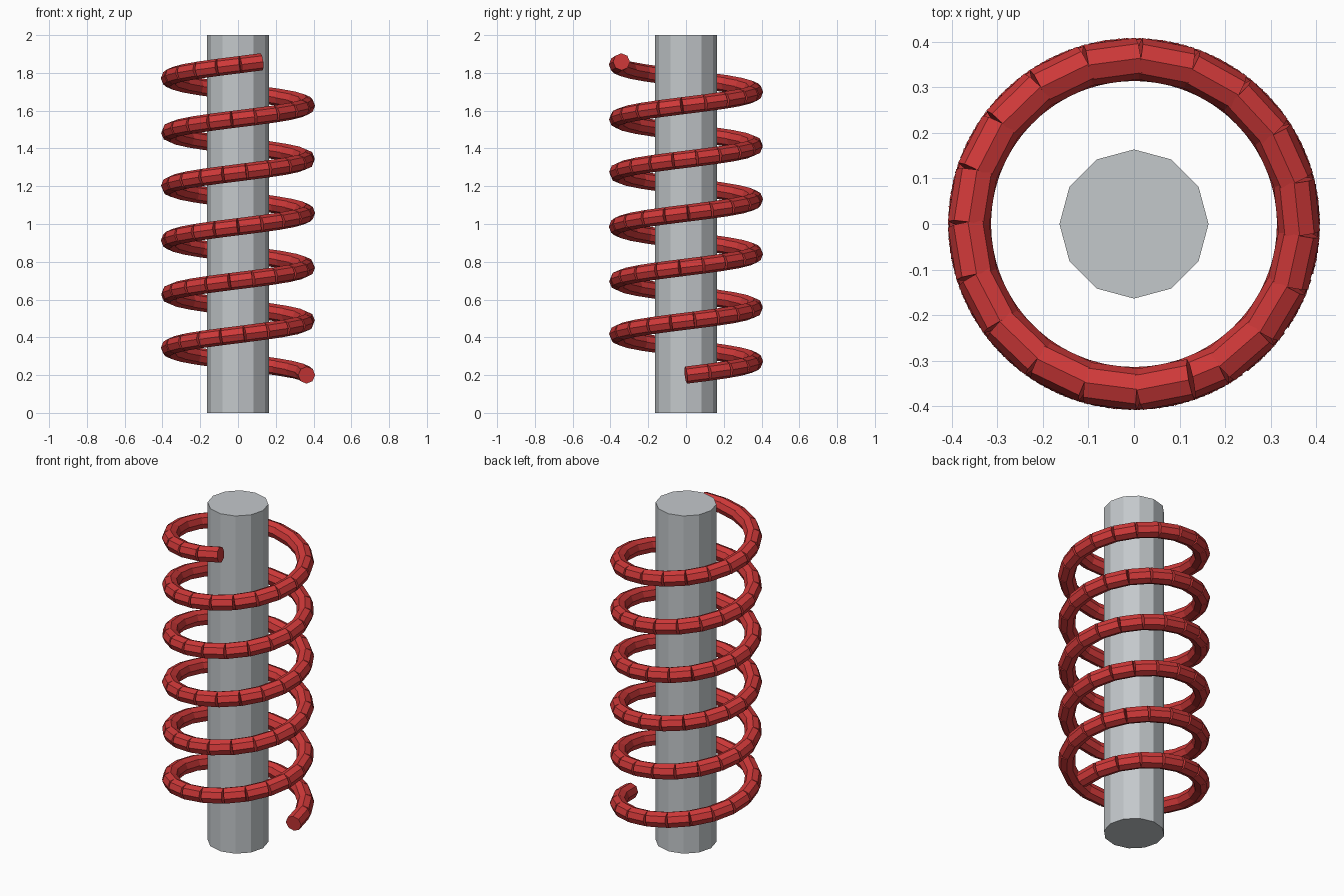
import bpy, bmesh, math
from mathutils import Matrix, Vector

if "Cube" in bpy.data.objects:
    bpy.data.objects.remove(bpy.data.objects["Cube"])


def material(name, rgb):
    m = bpy.data.materials.new(name)
    m.diffuse_color = (*rgb, 1)
    m.use_nodes = True
    m.node_tree.nodes["Principled BSDF"].inputs["Base Color"].default_value = m.diffuse_color
    return m


def finish(bm, name, mat):
    mesh = bpy.data.meshes.new(name)
    bm.to_mesh(mesh)
    bm.free()
    mesh.materials.append(mat)
    bpy.context.collection.objects.link(bpy.data.objects.new(name, mesh))


def add_rod(bm, a, b, radius, sides):
    """Capped cylinder from a to b, with one side axis kept level."""
    axis = b - a
    rot = axis.to_track_quat('Z', 'Y').to_matrix().to_4x4()
    bmesh.ops.create_cone(bm, cap_ends=True, segments=sides, radius1=radius,
                          radius2=radius, depth=axis.length,
                          matrix=Matrix.Translation((a + b) / 2) @ rot)


grey = material("steel grey", (0.55, 0.58, 0.60))
red = material("spring red", (0.62, 0.04, 0.04))

# Central twelve-sided shaft
bm = bmesh.new()
bmesh.ops.create_cone(bm, cap_ends=True, segments=12, radius1=0.1636,
                      radius2=0.1636, depth=2,
                      matrix=Matrix.Translation((0, 0, 1)))
finish(bm, "shaft", grey)

# Coil spring made of short straight rods, butted end to end along a helix
COIL_R, WIRE_R, STEP, COUNT, START_Z = 0.3636, 0.0455, 0.32, 114, 0.2
RISE = 0.01455 * STEP / 0.32


def helix(i):
    t = i * STEP
    return Vector((COIL_R * math.cos(t), COIL_R * math.sin(t), START_Z + RISE * i))


bm = bmesh.new()
for i in range(COUNT):
    add_rod(bm, helix(i), helix(i + 1), WIRE_R, 8)
finish(bm, "coil_spring", red)
